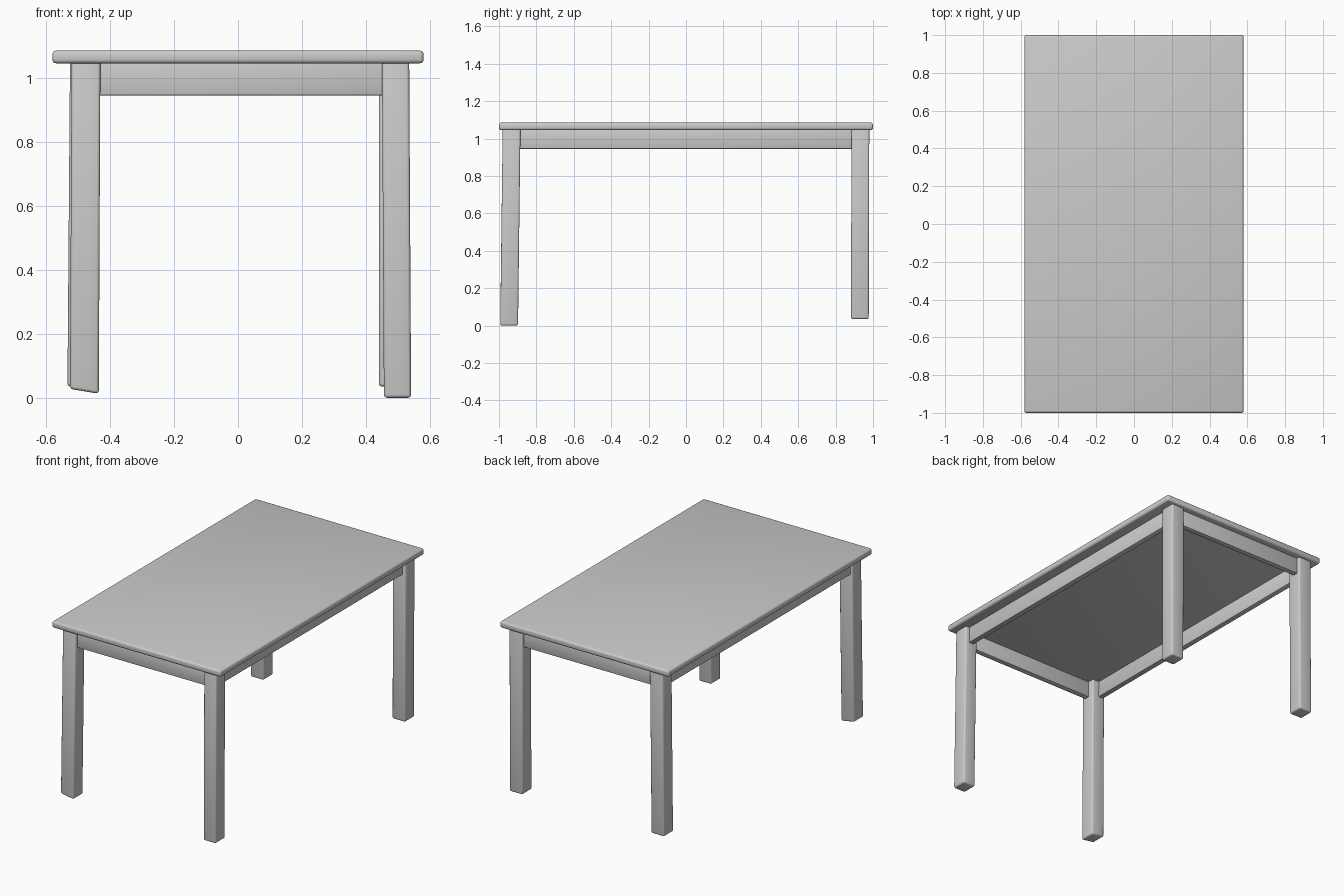
import bpy
import bmesh
import math
from mathutils import Vector

default = bpy.data.objects.get("Cube")
if default:
    bpy.data.objects.remove(default, do_unlink=True)

# One plain grey for the whole table
grey = bpy.data.materials.new("plain_grey")
grey.use_nodes = True
GREY = (0.6, 0.6, 0.6, 1)
grey.diffuse_color = GREY
bsdf = next(n for n in grey.node_tree.nodes if n.type == 'BSDF_PRINCIPLED')
bsdf.inputs["Base Color"].default_value = GREY
bsdf.inputs["Roughness"].default_value = 0.8

TOP_Z, UNDER_Z, APRON_Z = 1.085, 1.045, 0.945


def block(name, low, high, bevel, segments=3, foot=None):
    """Rounded box; foot = (x shift, y shift, x tilt) leans and tilts its lower end."""
    low, high = Vector(low), Vector(high)
    bm = bmesh.new()
    bmesh.ops.create_cube(bm, size=1)
    for v in bm.verts:
        bottom = v.co.z < 0
        side = v.co.x
        v.co = Vector([l + (c + 0.5) * (h - l) for l, h, c in zip(low, high, v.co)])
        if foot and bottom:
            v.co += Vector((foot[0], foot[1], foot[2] * side))
    mesh = bpy.data.meshes.new(name)
    bm.to_mesh(mesh)
    bm.free()
    mesh.materials.append(grey)
    obj = bpy.data.objects.new(name, mesh)
    bpy.context.collection.objects.link(obj)
    mod = obj.modifiers.new("rounded_edges", 'BEVEL')
    mod.width = bevel
    mod.segments = segments
    bpy.ops.object.select_all(action='DESELECT')
    obj.select_set(True)
    bpy.context.view_layer.objects.active = obj
    bpy.ops.object.modifier_apply(modifier=mod.name)
    bpy.ops.object.shade_smooth_by_angle(angle=math.radians(40))
    return obj


# Table top with softened rim
block("table_top", (-0.58, -1, UNDER_Z), (0.58, 1, TOP_Z), 0.012)

# Legs: x range, y range, foot height, lean and tilt of the foot
legs = {
    "front_right_leg": ((-0.52, -0.43), (-0.98, -0.885), 0.02, (-0.005, -0.013, -0.015)),
    "front_left_leg": ((0.45, 0.535), (-0.98, -0.885), 0.0, (0.006, -0.013, 0)),
    "back_right_leg": ((-0.525, -0.435), (0.885, 0.98), 0.035, (-0.008, -0.003, 0)),
    "back_left_leg": ((0.44, 0.53), (0.885, 0.98), 0.035, (0, -0.003, 0)),
}
for name, (xs, ys, foot_z, foot) in legs.items():
    block(name, (xs[0], ys[0], foot_z), (xs[1], ys[1], UNDER_Z + 0.01), 0.01, foot=foot)

# Aprons between the legs, set slightly back from the leg faces
for side, s in (("front", -1), ("back", 1)):
    y = sorted((s * 0.925, s * 0.96))
    block(side + "_apron", (-0.46, y[0], APRON_Z), (0.47, y[1], UNDER_Z + 0.01), 0.005, 2)
for side, s in (("right", -1), ("left", 1)):
    x = sorted((s * 0.475, s * 0.51))
    block(side + "_apron", (x[0], -0.92, APRON_Z), (x[1], 0.92, UNDER_Z + 0.01), 0.005, 2)
